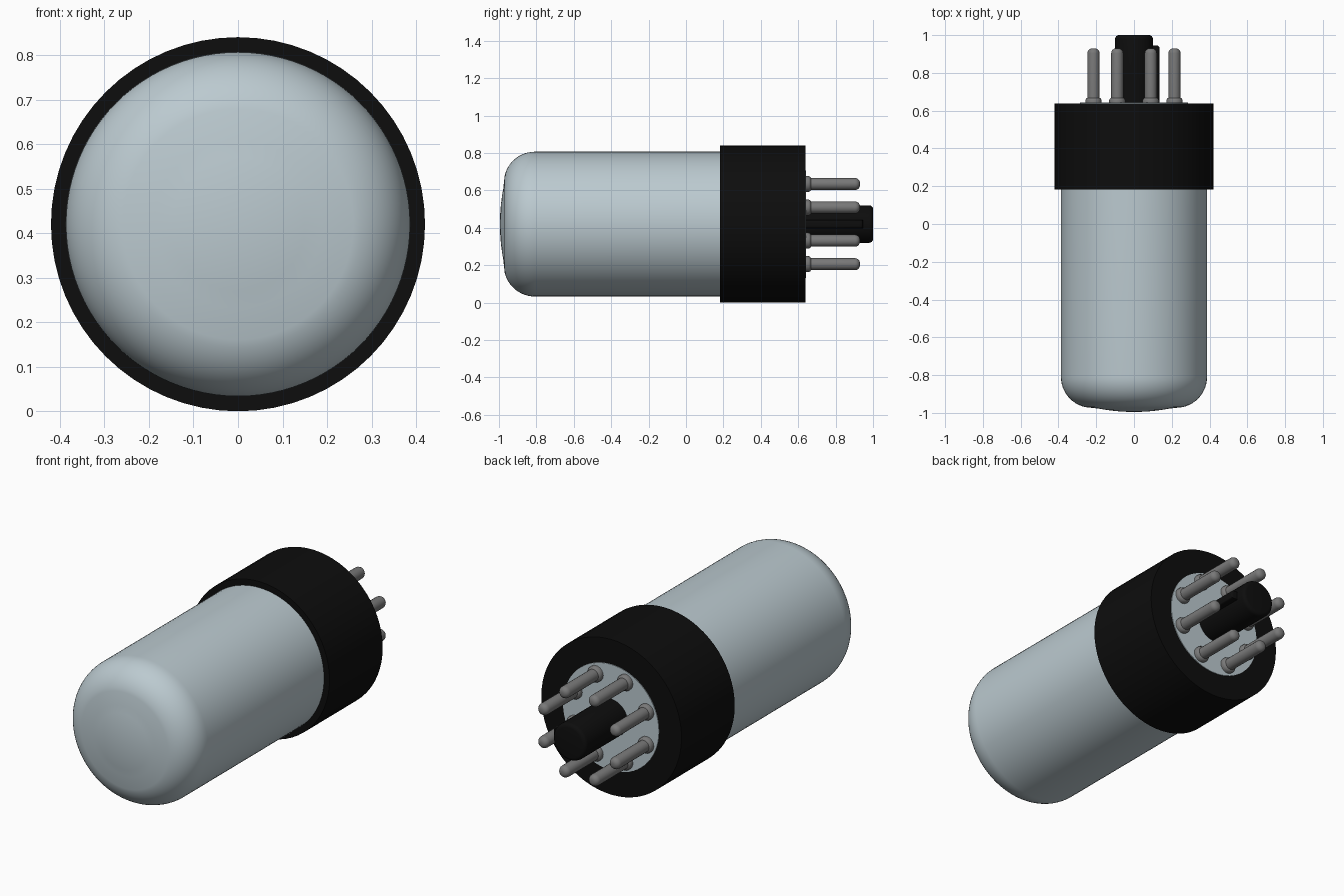
import bpy
import bmesh
import math
from mathutils import Matrix, Vector

if "Cube" in bpy.data.objects:
    bpy.data.objects.remove(bpy.data.objects["Cube"], do_unlink=True)

AXIS_Z = 0.42     # height of the tube's long axis
BASE_END = 0.638  # rear face of the base


def material(name, rgb, roughness):
    mat = bpy.data.materials.new(name)
    mat.use_nodes = True
    mat.diffuse_color = (*rgb, 1)
    bsdf = mat.node_tree.nodes["Principled BSDF"]
    bsdf.inputs["Base Color"].default_value = (*rgb, 1)
    bsdf.inputs["Roughness"].default_value = roughness
    return mat


GLASS = material("pale blue grey", (0.50, 0.59, 0.63), 0.3)
BLACK = material("black", (0.004, 0.004, 0.004), 0.5)
METAL = material("pin grey", (0.19, 0.19, 0.19), 0.4)


def finish(name, bm, mat, angle=40):
    bmesh.ops.remove_doubles(bm, verts=bm.verts, dist=1e-5)
    bmesh.ops.recalc_face_normals(bm, faces=bm.faces)
    mesh = bpy.data.meshes.new(name)
    bm.to_mesh(mesh)
    bm.free()
    mesh.materials.append(mat)
    obj = bpy.data.objects.new(name, mesh)
    bpy.context.collection.objects.link(obj)
    bpy.ops.object.select_all(action="DESELECT")
    obj.select_set(True)
    bpy.context.view_layer.objects.active = obj
    bpy.ops.object.shade_smooth_by_angle(angle=math.radians(angle))
    return obj


def lathe(name, profile, mat, segments=64, x=0.0, z=AXIS_Z, closed=False):
    """Spin (y, radius) points around a line parallel to y."""
    bm = bmesh.new()
    verts = [bm.verts.new((x + r, y, z)) for y, r in profile]
    pairs = list(zip(verts, verts[1:]))
    if closed:
        pairs.append((verts[-1], verts[0]))
    edges = [bm.edges.new(p) for p in pairs]
    bmesh.ops.spin(bm, geom=verts + edges, cent=(x, 0, z), axis=(0, 1, 0),
                   angle=math.tau, steps=segments, use_duplicate=False)
    return finish(name, bm, mat)


def arc(cy, cr, radius, start, end, steps):
    """Profile points on an arc; 0 degrees points outward, 90 toward +y."""
    points = []
    for i in range(steps + 1):
        a = math.radians(start + (end - start) * i / steps)
        points.append((cy + radius * math.sin(a), cr + radius * math.cos(a)))
    return points


# Glass envelope: shallow domed end, rounded shoulder, straight wall
dome_r, dome_edge = 1.0, 13.0
dome = arc(-0.995 + dome_r, 0, dome_r, -90, -90 + dome_edge, 6)
edge_y, edge_r = dome[-1]
corner = 0.165
a = math.radians(-90 + dome_edge)
cy, cr = edge_y - corner * math.sin(a), edge_r - corner * math.cos(a)
wall_r = 0.387
shoulder = arc(cy, wall_r - corner, corner, -90 + dome_edge, 0, 12)
lathe("glass_envelope", dome[:-1] + shoulder + [(0.2, wall_r)], GLASS, 96)

# Black base collar with a round opening at the rear
lathe("base_collar", [(0.183, 0.30), (0.183, 0.42), (BASE_END, 0.42),
                      (BASE_END, 0.287), (0.60, 0.287)], BLACK, 64, closed=True)

# Pale disc that carries the pins
lathe("pin_disc", [(0.61, 0), (0.61, 0.287), (0.642, 0.287), (0.642, 0)], GLASS, 64)

# Eight contact pins with collars and rounded tips
for i in range(8):
    t = math.radians(22.5 + 45 * i)
    px, pz = 0.232 * math.cos(t), AXIS_Z + 0.232 * math.sin(t)
    profile = [(0.62, 0), (0.62, 0.043), (0.655, 0.043), (0.664, 0.039), (0.668, 0.032)]
    profile += arc(0.904, 0.006, 0.026, 0, 90, 5) + [(0.93, 0)]
    lathe(f"pin_{i + 1}", profile, METAL, 20, px, pz)

# Central guide post with a softened end
lathe("guide_post", [(0.62, 0), (0.62, 0.1)] + arc(0.98, 0.08, 0.02, 0, 90, 4) + [(1.0, 0)],
      BLACK, 40)

# Locating key along the left side of the post
bm = bmesh.new()
bmesh.ops.create_cube(bm, size=1, matrix=Matrix.Translation((0.105, 0.7825, AXIS_Z))
                      @ Matrix.Diagonal(Vector((0.06, 0.325, 0.045, 1))))
outer = [e for e in bm.edges if all(v.co.x > 0.12 for v in e.verts)]
bmesh.ops.bevel(bm, geom=outer, offset=0.014, segments=3, profile=0.5, affect="EDGES")
finish("locating_key", bm, BLACK)
